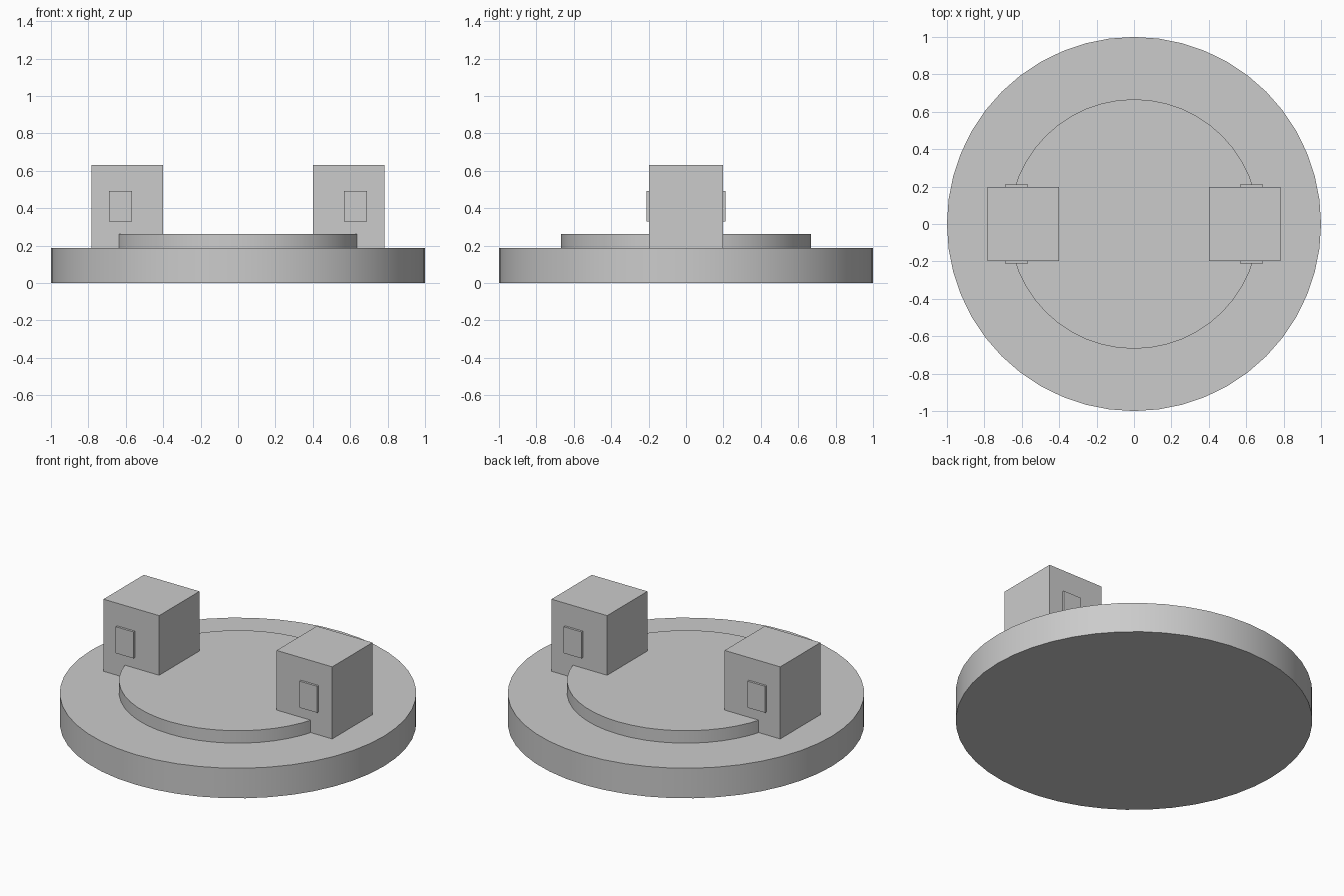
import bpy

cube = bpy.data.objects.get("Cube")
if cube:
    bpy.data.objects.remove(cube, do_unlink=True)

grey = bpy.data.materials.new("plain_grey")
grey.use_nodes = True
colour = (0.6, 0.6, 0.6, 1)
grey.diffuse_color = colour
grey.node_tree.nodes["Principled BSDF"].inputs["Base Color"].default_value = colour


def disc(name, radius, bottom, top):
    bpy.ops.mesh.primitive_cylinder_add(
        vertices=48, radius=radius, depth=top - bottom,
        location=(0, 0, (bottom + top) / 2))
    obj = bpy.context.object
    obj.name = name
    obj.data.materials.append(grey)
    bpy.ops.object.shade_smooth_by_angle()


def box(name, low, high):
    centre = [(a + b) / 2 for a, b in zip(low, high)]
    bpy.ops.mesh.primitive_cube_add(size=1, location=centre)
    obj = bpy.context.object
    obj.name = name
    obj.scale = [b - a for a, b in zip(low, high)]
    bpy.ops.object.transform_apply(location=False, rotation=False, scale=True)
    obj.data.materials.append(grey)


# Round base and raised platform
base_top = 0.186
disc("base", 1.0, 0, base_top)
disc("platform", 0.667, base_top, 0.263)

# A block on each side, with a small panel on its front and back
half_depth, panel_face = 0.197, 0.211
for side, sign in (("left", 1), ("right", -1)):
    def span(a, b):
        return sorted((sign * a, sign * b))

    x0, x1 = span(0.402, 0.783)
    box(side + "_block", (x0, -half_depth, base_top), (x1, half_depth, 0.632))
    x0, x1 = span(0.568, 0.69)
    for face, y0, y1 in (("front", -panel_face, -half_depth),
                         ("back", half_depth, panel_face)):
        box(f"{side}_{face}_panel", (x0, y0, 0.328), (x1, y1, 0.492))
